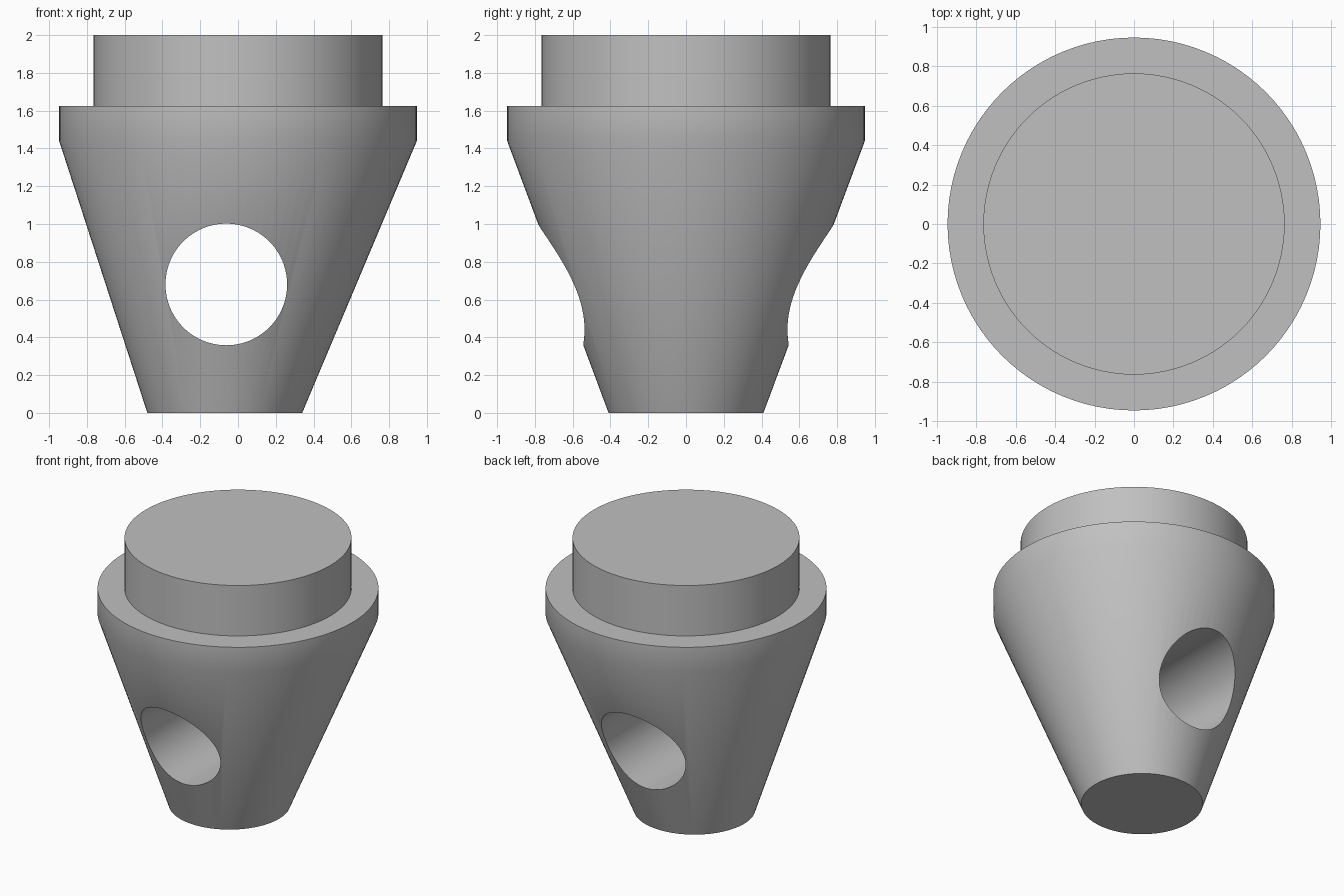
import bpy, bmesh
from math import cos, sin, tau, radians, pi

cube = bpy.data.objects.get("Cube")
if cube:
    bpy.data.objects.remove(cube, do_unlink=True)

SIDES = 96

grey = bpy.data.materials.new("light_grey")
grey.use_nodes = True
grey.diffuse_color = (0.53, 0.53, 0.53, 1)
grey.node_tree.nodes["Principled BSDF"].inputs["Base Color"].default_value = (0.53, 0.53, 0.53, 1)


def loft(name, rings):
    """Closed solid through horizontal circles given as (centre x, z, radius)."""
    bm = bmesh.new()
    loops = [[bm.verts.new((cx + r * cos(tau * i / SIDES), r * sin(tau * i / SIDES), z))
              for i in range(SIDES)] for cx, z, r in rings]
    for low, high in zip(loops, loops[1:]):
        for i in range(SIDES):
            j = (i + 1) % SIDES
            bm.faces.new((low[i], low[j], high[j], high[i]))
    bm.faces.new(loops[0][::-1])
    bm.faces.new(loops[-1])
    mesh = bpy.data.meshes.new(name)
    bm.to_mesh(mesh)
    bm.free()
    obj = bpy.data.objects.new(name, mesh)
    bpy.context.collection.objects.link(obj)
    mesh.materials.append(grey)
    return obj


# Skewed cone with a straight rim and a narrower cap on top
body = loft("tapered_body", [(-0.07, 0, 0.41), (0, 1.44, 0.947), (0, 1.625, 0.947),
                             (0, 1.625, 0.765), (0, 2, 0.765)])

# Round hole from front to back
bpy.ops.mesh.primitive_cylinder_add(vertices=SIDES, radius=0.322, depth=3,
                                    location=(-0.062, 0, 0.68), rotation=(pi / 2, 0, 0))
cutter = bpy.context.object
cutter.name = "hole_cutter"
cutter.hide_render = True
cutter.data.materials.append(grey)

cut = body.modifiers.new("hole", 'BOOLEAN')
cut.operation = 'DIFFERENCE'
cut.solver = 'EXACT'
cut.object = cutter

bpy.ops.object.select_all(action='DESELECT')
body.select_set(True)
bpy.context.view_layer.objects.active = body
bpy.ops.object.modifier_apply(modifier=cut.name)
bpy.data.objects.remove(cutter, do_unlink=True)
bpy.ops.object.shade_smooth_by_angle(angle=radians(30))
